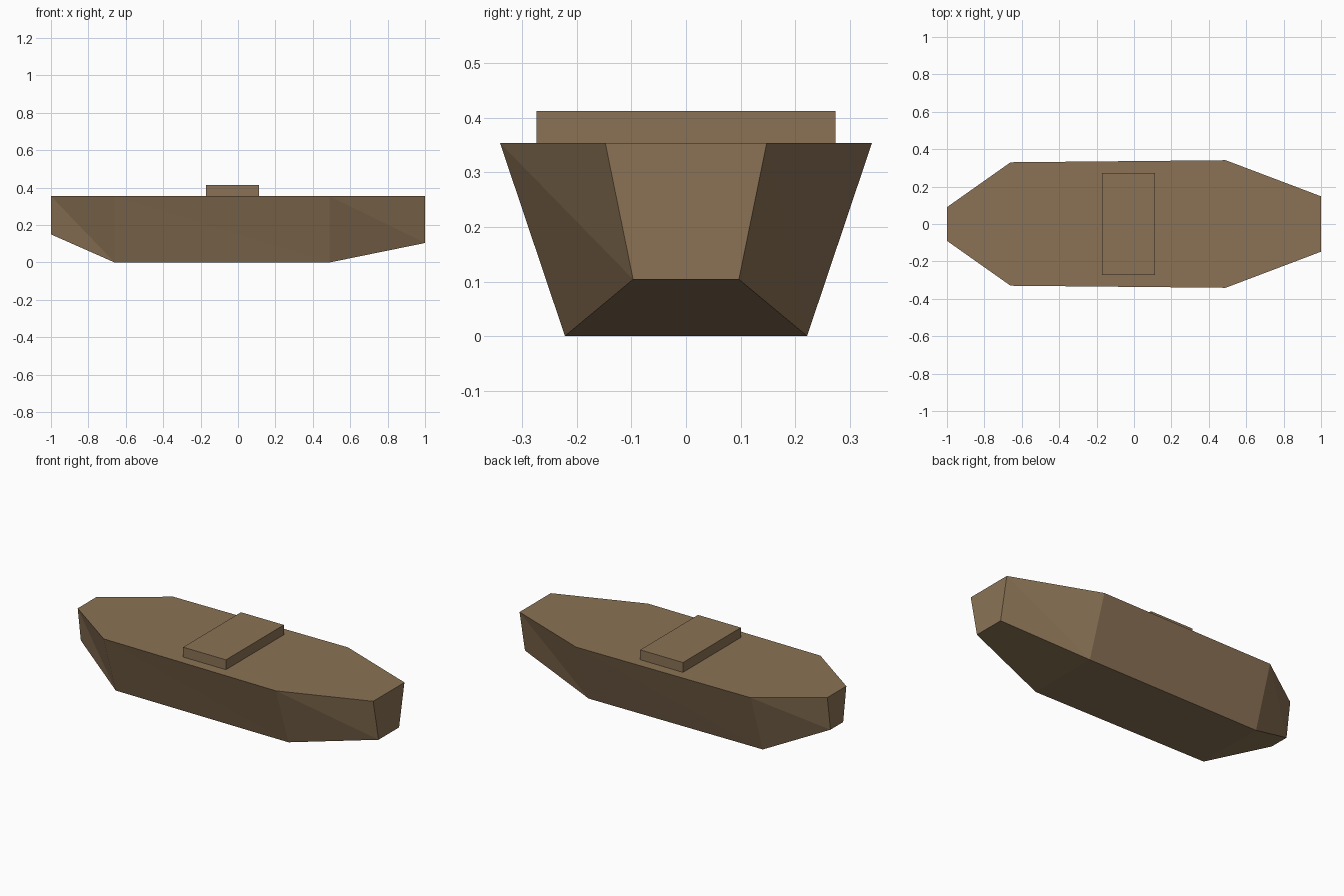
import bpy
import bmesh

if "Cube" in bpy.data.objects:
    bpy.data.objects.remove(bpy.data.objects["Cube"])

DECK_Z = 0.354

wood = bpy.data.materials.new("brown_wood")
wood.diffuse_color = (0.258, 0.171, 0.091, 1.0)
wood.use_nodes = True
wood.node_tree.nodes["Principled BSDF"].inputs["Base Color"].default_value = wood.diffuse_color


def make_object(name, bm):
    bmesh.ops.recalc_face_normals(bm, faces=bm.faces[:])
    mesh = bpy.data.meshes.new(name)
    bm.to_mesh(mesh)
    bm.free()
    mesh.materials.append(wood)
    obj = bpy.data.objects.new(name, mesh)
    bpy.context.collection.objects.link(obj)
    return obj


# Hull cross-sections: x, deck half width, keel half width, keel height
stations = [
    (-1.0, 0.09, 0.06, 0.15),
    (-0.66, 0.33, 0.215, 0.0),
    (0.49, 0.341, 0.222, 0.0),
    (1.0, 0.148, 0.097, 0.104),
]

bm = bmesh.new()
deck, keel = {}, {}
for side in (-1, 1):
    deck[side] = [bm.verts.new((x, side * w, DECK_Z)) for x, w, _, _ in stations]
    keel[side] = [bm.verts.new((x, side * w, z)) for x, _, w, z in stations]

# Faceted side planking and flat bottom panels
for i in range(len(stations) - 1):
    for side in (-1, 1):
        a, b = (i, i + 1) if side < 0 else (i + 1, i)
        d, k = deck[side], keel[side]
        bm.faces.new((d[a], k[a], k[b]))
        bm.faces.new((d[a], k[b], d[b]))
    bm.faces.new((keel[-1][i], keel[1][i], keel[1][i + 1], keel[-1][i + 1]))

# Bow and stern plates, then the deck
for i in (0, -1):
    bm.faces.new((deck[-1][i], deck[1][i], keel[1][i], keel[-1][i]))
bm.faces.new(deck[-1] + deck[1][::-1])
make_object("hull", bm)

# Cross bench on the deck
bm = bmesh.new()
bmesh.ops.create_cube(bm, size=1.0)
bmesh.ops.scale(bm, vec=(0.284, 0.548, 0.059), verts=bm.verts[:])
bmesh.ops.translate(bm, vec=(-0.03, 0, DECK_Z + 0.0295), verts=bm.verts[:])
make_object("bench", bm)
